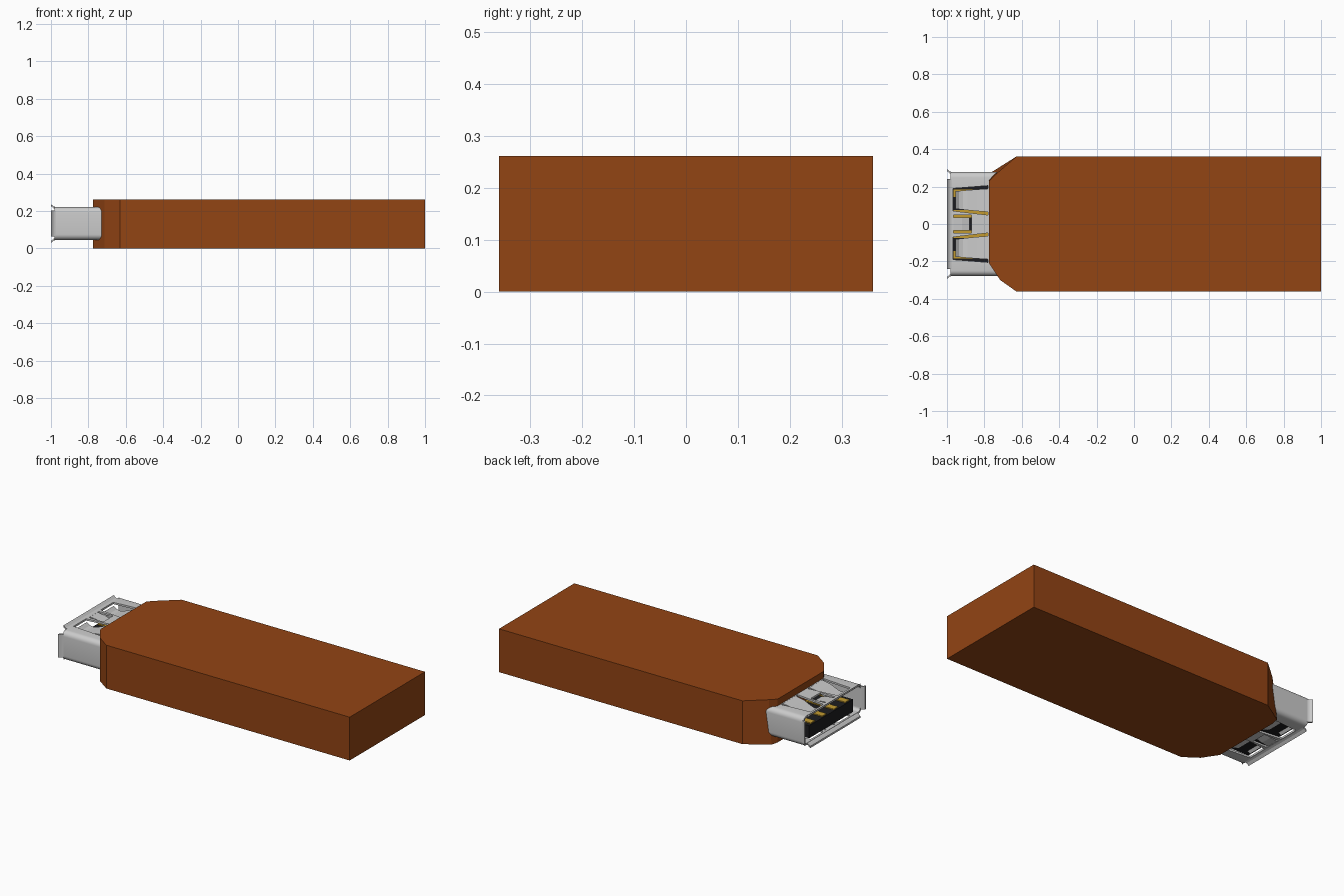
import bpy, bmesh, math

if "Cube" in bpy.data.objects:
    bpy.data.objects.remove(bpy.data.objects["Cube"])

ZC = 0.133          # centre height of the connector
HY, HZ = 0.278, 0.088   # half width / height of the metal shell
T = 0.011           # sheet metal thickness


def material(name, rgb):
    m = bpy.data.materials.new(name)
    m.diffuse_color = (*rgb, 1)
    m.use_nodes = True
    m.node_tree.nodes["Principled BSDF"].inputs["Base Color"].default_value = m.diffuse_color
    return m


brown = material("brown", (0.29, 0.058, 0.007))
black = material("black", (0.012, 0.012, 0.014))
gold = material("gold", (0.55, 0.33, 0.03))


def loft(name, rings, mat=None):
    """Closed solid through rings of equal point count."""
    bm = bmesh.new()
    vs = [[bm.verts.new(p) for p in r] for r in rings]
    n = len(vs[0])
    bm.faces.new(vs[0])
    bm.faces.new(vs[-1])
    for a, b in zip(vs, vs[1:]):
        for i in range(n):
            j = (i + 1) % n
            bm.faces.new((a[i], a[j], b[j], b[i]))
    bmesh.ops.recalc_face_normals(bm, faces=bm.faces)
    me = bpy.data.meshes.new(name)
    bm.to_mesh(me)
    bm.free()
    ob = bpy.data.objects.new(name, me)
    bpy.context.collection.objects.link(ob)
    if mat:
        me.materials.append(mat)
    return ob


def box(name, x0, x1, y0, y1, z0, z1, mat=None):
    q = [(y0, z0), (y1, z0), (y1, z1), (y0, z1)]
    return loft(name, [[(x, y, z) for y, z in q] for x in (x0, x1)], mat)


def rounded(x, hy, hz, r, n=6):
    pts = []
    for k, (sy, sz) in enumerate([(1, 1), (-1, 1), (-1, -1), (1, -1)]):
        for i in range(n + 1):
            a = math.radians(90 * k + 90 * i / n)
            pts.append((x, sy * (hy - r) + r * math.cos(a),
                        ZC + sz * (hz - r) + r * math.sin(a)))
    return pts


def strip(name, stations, sign, side=False):
    """Bent sheet: stations are (x, offset from centre, edge a, edge b)."""
    rings = []
    for x, d, a, b in stations:
        ring = [(a, d), (b, d), (b, d - T), (a, d - T)]
        if side:
            rings.append([(x, sign * o, ZC + w) for w, o in ring])
        else:
            rings.append([(x, w, ZC + sign * o) for w, o in ring])
    return loft(name, rings)


# body with chamfered nose; one lower corner is fuller than the upper
nose = [(-0.775, -0.21), (-0.715, -0.30), (-0.63, -0.36), (1, -0.36), (1, 0.36), (-0.63, 0.36)]
low = nose + [(-0.765, 0.275), (-0.775, 0.23)]
high = nose + [(-0.74, 0.265), (-0.775, 0.23)]
loft("body", [[(x, y, 0) for x, y in low], [(x, y, 0.262) for x, y in high]], brown)

# metal shell: rounded tube with spring openings through top and bottom
shell = loft("shell", [rounded(x, HY, HZ, 0.03) for x in (-0.98, -0.70)])
cutters = [loft("bore_cutter", [rounded(x, HY - T, HZ - T, 0.019) for x in (-1.1, -0.6)])]
openings = [[(-0.968, s * 0.07), (-0.968, s * 0.19), (-0.78, s * 0.205), (-0.78, s * 0.048)]
            for s in (1, -1)]
openings.append([(-0.964, -0.048), (-0.964, 0.048), (-0.868, 0.048), (-0.868, -0.048)])
for o in openings:
    cutters.append(loft("slot_cutter", [[(x, y, z) for x, y in o] for z in (-0.1, 0.4)]))
for c in cutters:
    m = shell.modifiers.new("cut", 'BOOLEAN')
    m.operation = 'DIFFERENCE'
    m.solver = 'EXACT'
    m.object = c
    c.hide_render = True
    c.hide_set(True)

# spring fingers, centre tabs and flared lips, above and below
for sz, place in ((1, "top"), (-1, "bottom")):
    for sy in (1, -1):
        strip(place + "_spring", [(x, d, sy * a, sy * b) for x, d, a, b in (
            (-0.775, HZ, 0.064, 0.189), (-0.84, HZ - 0.01, 0.069, 0.185),
            (-0.89, HZ - 0.028, 0.074, 0.181), (-0.915, HZ - 0.033, 0.077, 0.179),
            (-0.935, HZ - 0.028, 0.079, 0.177), (-0.954, HZ - 0.012, 0.082, 0.175))], sz)
    strip(place + "_centre_tab", [(-0.97, HZ, -0.036, 0.036), (-0.92, HZ - 0.006, -0.036, 0.036),
                                  (-0.88, HZ - 0.018, -0.036, 0.036)], sz)
    strip(place + "_lip", [(-0.975, HZ, -0.24, 0.24), (-0.986, HZ + 0.004, -0.24, 0.24),
                           (-1.0, HZ + 0.016, -0.24, 0.24)], sz)
for sy, place in ((1, "back"), (-1, "front")):
    strip(place + "_lip", [(-0.975, HY, -0.07, 0.07), (-0.986, HY + 0.004, -0.07, 0.07),
                           (-1.0, HY + 0.016, -0.07, 0.07)], sy, True)

# plastic tongue with four contacts
box("contact_tongue", -0.972, -0.70, -0.21, 0.21, 0.07, 0.145, black)
for i, y in enumerate((-0.165, -0.055, 0.055, 0.165)):
    box("contact_%d" % (i + 1), -0.965, -0.70, y - 0.02, y + 0.02, 0.14, 0.151, gold)

# smooth the shell corners
bpy.ops.object.select_all(action='DESELECT')
shell.select_set(True)
bpy.context.view_layer.objects.active = shell
bpy.ops.object.shade_smooth_by_angle(angle=math.radians(30))
